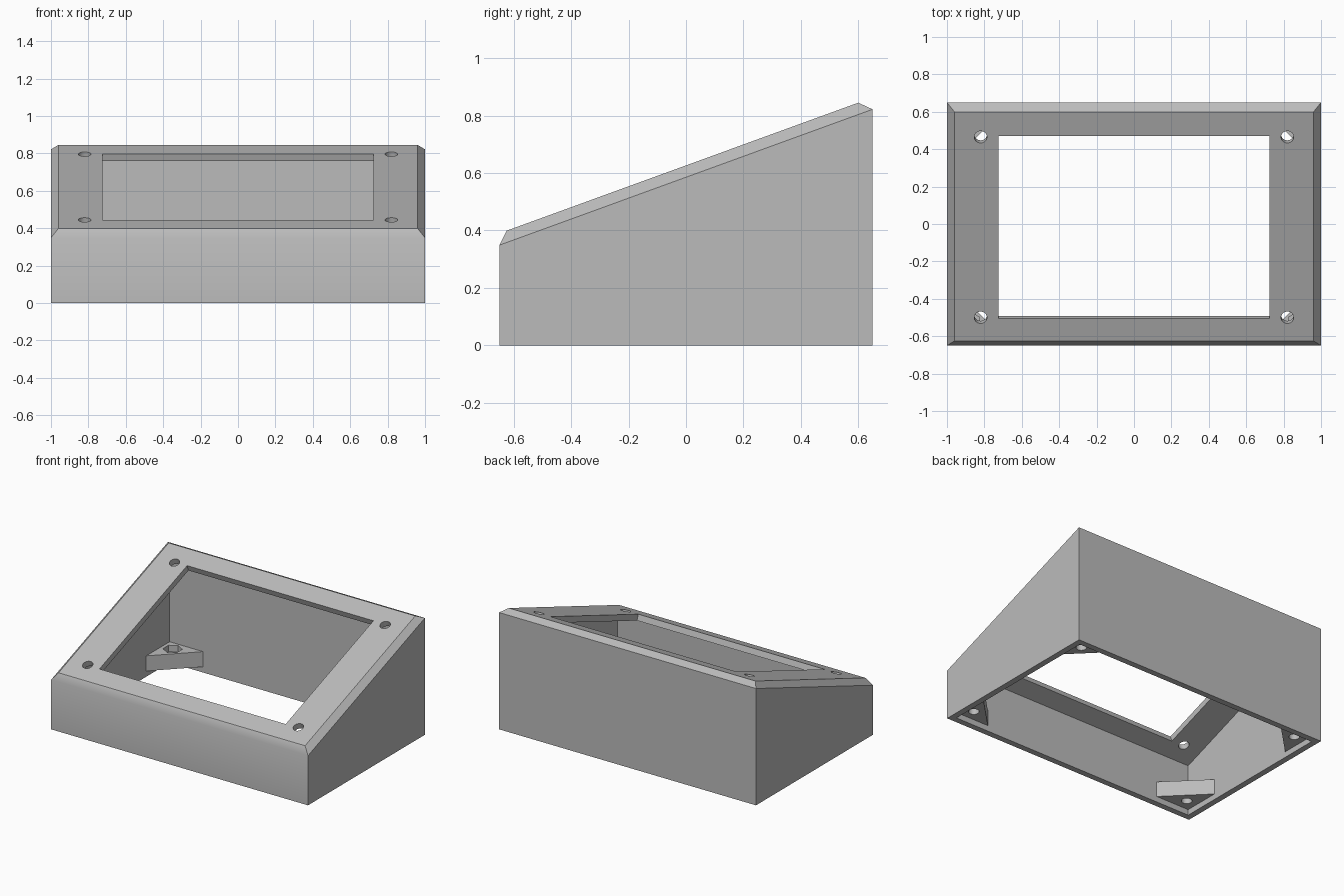
import bpy, bmesh, math
from mathutils import Matrix, Vector

cube = bpy.data.objects.get("Cube")
if cube:
    bpy.data.objects.remove(cube, do_unlink=True)

TILT = math.radians(20)
SLOPE = math.tan(TILT)
WALL = 0.042
LID = 0.04          # recess left under the screw tabs
TAB_TOP = 0.147
TAB_LEG = 0.265
IN_X, IN_Y = 1 - WALL, 0.65 - WALL

grey = bpy.data.materials.new("plain grey")
grey.use_nodes = True
grey.diffuse_color = (0.5, 0.5, 0.5, 1)
grey.node_tree.nodes["Principled BSDF"].inputs["Base Color"].default_value = grey.diffuse_color


def face_z(y):
    """Height of the sloping top panel at depth y."""
    return 0.845 + (y - 0.6) * SLOPE


def add_object(name, bm):
    bmesh.ops.recalc_face_normals(bm, faces=bm.faces)
    mesh = bpy.data.meshes.new(name)
    bm.to_mesh(mesh)
    bm.free()
    obj = bpy.data.objects.new(name, mesh)
    mesh.materials.append(grey)
    bpy.context.collection.objects.link(obj)
    return obj


def loft(name, rings):
    """Closed solid through rings with equal point counts."""
    bm = bmesh.new()
    loops = [[bm.verts.new(p) for p in ring] for ring in rings]
    bm.faces.new(loops[0])
    bm.faces.new(loops[-1])
    for low, high in zip(loops, loops[1:]):
        for i in range(len(low)):
            j = (i + 1) % len(low)
            bm.faces.new((low[i], low[j], high[j], high[i]))
    return add_object(name, bm)


def ring(x, front, back, height):
    return [(px, py, height(py)) for px, py in
            ((-x, front), (x, front), (x, back), (-x, back))]


def cylinder(name, centre, radius, depth, sides, tilt=0.0):
    bm = bmesh.new()
    place = Matrix.Translation(centre) @ Matrix.Rotation(tilt, 4, 'X')
    bmesh.ops.create_cone(bm, cap_ends=True, segments=sides, radius1=radius,
                          radius2=radius, depth=depth, matrix=place)
    return add_object(name, bm)


def cut(target, cutter):
    cutter.hide_render = True
    mod = target.modifiers.new("cut", 'BOOLEAN')
    mod.operation = 'DIFFERENCE'
    mod.solver = 'EXACT'
    mod.object = cutter
    bpy.context.view_layer.objects.active = target
    bpy.ops.object.modifier_apply(modifier=mod.name)
    bpy.data.objects.remove(cutter, do_unlink=True)


def smooth(obj):
    bpy.ops.object.select_all(action='DESELECT')
    obj.select_set(True)
    bpy.context.view_layer.objects.active = obj
    bpy.ops.object.shade_smooth_by_angle(angle=math.radians(30))


# Wedge-shaped case with a chamfer around the sloping panel
case = loft("sloped_case", [
    ring(1, -0.65, 0.65, lambda y: 0),
    ring(1, -0.65, 0.65, lambda y: 0.822 + (y - 0.65) * SLOPE),
    ring(0.96, -0.625, 0.6, face_z)])

# Hollow inside, open at the bottom
drop = WALL / math.cos(TILT)
cut(case, loft("cavity", [
    ring(IN_X, -IN_Y, IN_Y, lambda y: -0.1),
    ring(IN_X, -IN_Y, IN_Y, lambda y: face_z(y) - drop)]))

# Display window, cut square to the panel
normal = Vector((0, -math.sin(TILT), math.cos(TILT)))
window = ring(0.725, -0.505, 0.47, face_z)
cut(case, loft("window", [[Vector(p) + normal * s for p in window]
                          for s in (-0.1, 0.1)]))

# Panel screw holes
for x in (-0.82, 0.82):
    for y in (-0.5, 0.465):
        cut(case, cylinder("panel_hole", (x, y, face_z(y)), 0.034, 0.2, 32, TILT))
smooth(case)

# Triangular corner tabs with a screw hole and a hexagonal nut pocket
for sx, side in ((-1, "right"), (1, "left")):
    for sy, end in ((-1, "front"), (1, "back")):
        def point(a, b, z):
            return (sx * (IN_X - a), sy * (IN_Y - b), z)
        skin = -0.005   # sink slightly into the walls
        tab = loft(f"{end}_{side}_screw_tab", [
            [point(skin, skin, z), point(TAB_LEG, skin, z), point(skin, TAB_LEG, z)]
            for z in (LID, TAB_TOP)])
        cut(tab, cylinder("tab_hole", point(0.078, 0.078, 0.1), 0.034, 0.4, 32))
        cut(tab, cylinder("nut_pocket", point(0.078, 0.078, TAB_TOP), 0.062, 0.09, 6))
        smooth(tab)
